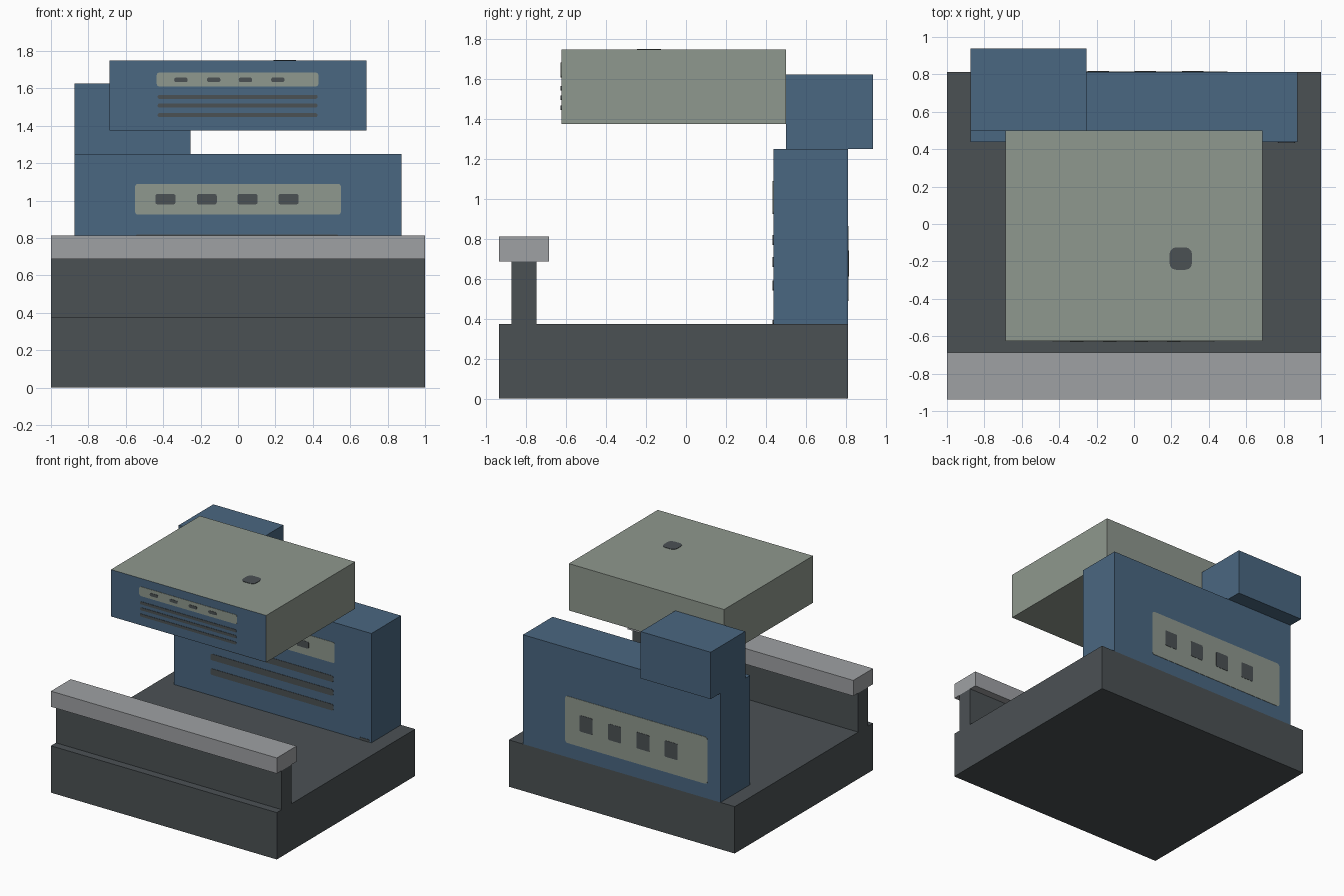
import bpy, bmesh, math
from mathutils import Matrix

if "Cube" in bpy.data.objects:
    bpy.data.objects.remove(bpy.data.objects["Cube"])


def linear(c):
    c /= 255
    return c / 12.92 if c <= 0.04045 else ((c + 0.055) / 1.055) ** 2.4


def material(name, r, g, b):
    m = bpy.data.materials.new(name)
    m.diffuse_color = (linear(r), linear(g), linear(b), 1)
    m.use_nodes = True
    m.node_tree.nodes["Principled BSDF"].inputs["Base Color"].default_value = m.diffuse_color
    return m


DARK = material("dark grey", 75, 81, 84)
LIGHT = material("light grey", 159, 161, 164)
BLUE = material("dull blue", 74, 103, 129)
SAGE = material("sage grey", 143, 152, 142)


def add_object(name, bm, mats):
    me = bpy.data.meshes.new(name)
    bmesh.ops.recalc_face_normals(bm, faces=bm.faces[:])
    bm.to_mesh(me)
    bm.free()
    for m in mats:
        me.materials.append(m)
    ob = bpy.data.objects.new(name, me)
    bpy.context.collection.objects.link(ob)
    return ob


def box(name, x, y, z, *mats):
    """Box from (min, max) ranges."""
    bm = bmesh.new()
    bmesh.ops.create_cube(bm, size=1)
    for v in bm.verts:
        for i, (lo, hi) in enumerate((x, y, z)):
            v.co[i] = lo if v.co[i] < 0 else hi
    return add_object(name, bm, mats)


def plate(name, u, v, at, facing, mat, radius, depth=0.003):
    """Thin rounded plate on a flat side: u is x, v is z (or y when facing up)."""
    bm = bmesh.new()
    ring = []
    for k, (cu, cv) in enumerate(((u[1] - radius, v[1] - radius), (u[0] + radius, v[1] - radius),
                                  (u[0] + radius, v[0] + radius), (u[1] - radius, v[0] + radius))):
        for s in range(4):
            a = math.pi / 2 * (k + s / 3)
            ring.append(bm.verts.new((cu + radius * math.cos(a), cv + radius * math.sin(a), 0)))
    face = bm.faces.new(ring)
    out = bmesh.ops.extrude_face_region(bm, geom=[face])
    for w in out["geom"]:
        if isinstance(w, bmesh.types.BMVert):
            w.co.z = depth
    if facing == "up":
        m = Matrix.Translation((0, 0, at))
    else:
        d = -1 if facing == "front" else 1
        m = Matrix(((1, 0, 0, 0), (0, 0, d, at), (0, 1, 0, 0), (0, 0, 0, 1)))
    bm.transform(m)
    return add_object(name, bm, [mat])


def slotted_panel(name, u, v, at, facing, centres, width, slot_v, radius):
    plate(name + "_panel", u, v, at, facing, SAGE, radius)
    for i, c in enumerate(centres):
        plate(f"{name}_slot_{i + 1}", (c - width / 2, c + width / 2), slot_v, at, facing,
              DARK, min(radius, 0.01), 0.005)


# Base, front wall and rail
box("base", (-1, 1), (-0.9375, 0.8125), (0, 0.375), DARK)
box("front_wall", (-1, 1), (-0.875, -0.75), (0.375, 0.6875), DARK)
box("rail", (-1, 1), (-0.9375, -0.6875), (0.6875, 0.8125), LIGHT)

# Rear block with the smaller block on top
box("rear_block", (-0.875, 0.875), (0.4375, 0.8125), (0.375, 1.25), BLUE)
box("upper_rear_block", (-0.875, -0.255), (0.5, 0.9375), (1.25, 1.625), BLUE)

# Raised head, blue only on its front
head = box("head", (-0.6875, 0.6875), (-0.625, 0.5), (1.375, 1.75), SAGE, BLUE)
for p in head.data.polygons:
    p.material_index = 1 if p.normal.y < -0.5 else 0
plate("head_top_hole", (0.19, 0.31), (-0.245, -0.125), 1.75, "up", DARK, 0.035)

# Slotted panels
slotted_panel("head", (-0.435, 0.43), (1.61, 1.685), -0.625, "front",
              (-0.305, -0.13, 0.04, 0.213), 0.072, (1.634, 1.658), 0.015)
slotted_panel("rear_block_front", (-0.55, 0.55), (0.925, 1.09), 0.4375, "front",
              (-0.388, -0.167, 0.051, 0.27), 0.107, (0.98, 1.035), 0.015)
slotted_panel("rear_block_back", (-0.76, 0.50), (0.49, 0.865), 0.8125, "back",
              (0.315, 0.06, -0.19, -0.44), 0.115, (0.613, 0.743), 0.02)

# Vent stripes below the front panels
for i, (zh, zb) in enumerate(((1.555, 0.795), (1.508, 0.685), (1.457, 0.567))):
    plate(f"head_vent_{i + 1}", (-0.43, 0.425), (zh - 0.011, zh + 0.011), -0.625, "front", DARK, 0.01)
    plate(f"rear_block_vent_{i + 1}", (-0.55, 0.54), (zb - 0.025, zb + 0.025), 0.4375, "front", DARK, 0.015)

# Small notch at the foot of the rear block
plate("foot_notch", (0.77, 0.86), (0.375, 0.395), 0.4375, "front", DARK, 0.009)
